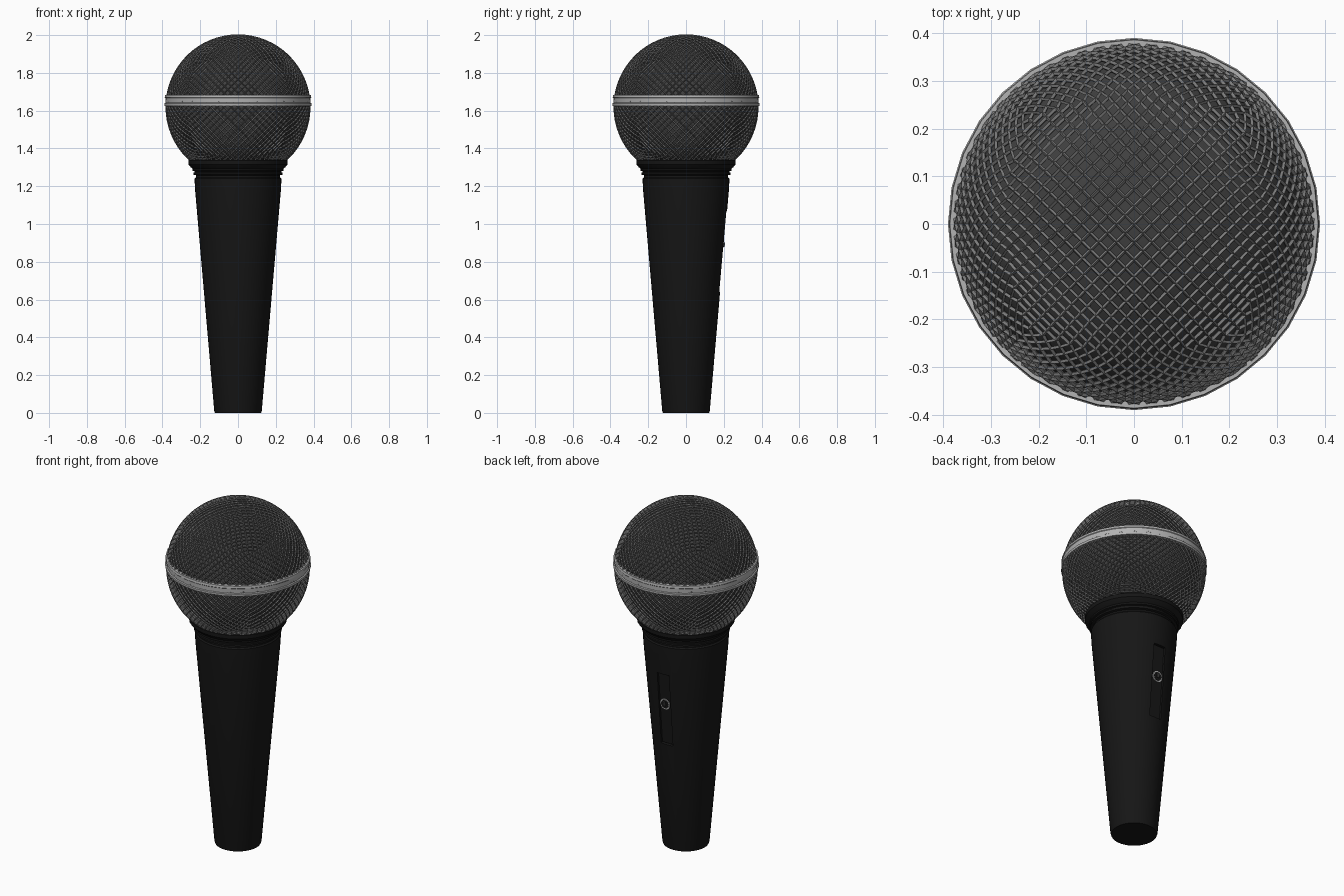
import bpy, bmesh, math
from mathutils import Matrix, Vector

if "Cube" in bpy.data.objects:
    bpy.data.objects.remove(bpy.data.objects["Cube"])


def material(name, v):
    m = bpy.data.materials.new(name)
    m.diffuse_color = (v, v, v, 1)
    m.use_nodes = True
    m.node_tree.nodes["Principled BSDF"].inputs["Base Color"].default_value = m.diffuse_color
    return m


BLACK = material("black", 0.008)
DARK = material("dark_grey", 0.05)
WIRE = material("wire_grey", 0.2)
METAL = material("light_metal", 0.45)


def add(name, bm, mat, smooth=None):
    me = bpy.data.meshes.new(name)
    bmesh.ops.recalc_face_normals(bm, faces=bm.faces)
    bm.to_mesh(me)
    bm.free()
    ob = bpy.data.objects.new(name, me)
    bpy.context.collection.objects.link(ob)
    me.materials.append(mat)
    if smooth:
        shade(ob, smooth)
    return ob


def shade(ob, angle):
    bpy.ops.object.select_all(action='DESELECT')
    ob.select_set(True)
    bpy.context.view_layer.objects.active = ob
    bpy.ops.object.shade_smooth_by_angle(angle=math.radians(angle))


def lathe(name, profile, mat, n=32, closed=False, smooth=35):
    bm = bmesh.new()
    pts = profile + [profile[0]] if closed else profile
    vs = [bm.verts.new((r, 0, z)) for r, z in pts]
    es = [bm.edges.new(p) for p in zip(vs, vs[1:])]
    bmesh.ops.spin(bm, geom=vs + es, cent=(0, 0, 0), axis=(0, 0, 1),
                   angle=math.tau, steps=n, use_duplicate=False)
    bmesh.ops.remove_doubles(bm, verts=bm.verts, dist=1e-5)
    return add(name, bm, mat, smooth)


def box(name, size, matrix, mat):
    bm = bmesh.new()
    bmesh.ops.create_cube(bm, size=1, matrix=matrix @ Matrix.Diagonal((*size, 1)))
    return add(name, bm, mat)


# Wire grille: cube sphere whose grid is turned into diamonds
R, CZ = 0.379, 1.62
bm = bmesh.new()
bmesh.ops.create_cube(bm, size=2)
bmesh.ops.subdivide_edges(bm, edges=bm.edges[:], cuts=15, use_grid_fill=True)
grid_edges = bm.edges[:]
bmesh.ops.poke(bm, faces=bm.faces[:])
bmesh.ops.dissolve_edges(bm, edges=grid_edges, use_verts=False)
for v in bm.verts:
    v.co = Vector([math.tan(c * math.pi / 4) for c in v.co]).normalized() * R
bmesh.ops.delete(bm, geom=[v for v in bm.verts if v.co.z < -0.31], context='VERTS')
bmesh.ops.translate(bm, verts=bm.verts, vec=(0, 0, CZ))
grille = add("grille_mesh", bm, WIRE)
wire = grille.modifiers.new("wires", 'WIREFRAME')
wire.thickness = 0.010
wire.use_even_offset = False
wire.use_boundary = True

# Foam liner behind the wires
bm = bmesh.new()
bmesh.ops.create_uvsphere(bm, u_segments=48, v_segments=32, radius=0.369,
                          matrix=Matrix.Translation((0, 0, CZ)))
bmesh.ops.delete(bm, geom=[v for v in bm.verts if v.co.z < 1.30], context='VERTS')
add("foam_liner", bm, DARK, 60)

# Band round the middle of the grille
lathe("grille_band", [(0.365, 1.626), (0.389, 1.626), (0.390, 1.639), (0.384, 1.642),
                      (0.385, 1.668), (0.388, 1.671), (0.386, 1.684), (0.365, 1.684)],
      METAL, closed=True, smooth=30)

# Ribbed collar under the grille
lathe("collar", [(0.0, 1.33), (0.245, 1.33), (0.256, 1.343), (0.263, 1.337), (0.262, 1.315),
                 (0.250, 1.300), (0.240, 1.292), (0.240, 1.282), (0.230, 1.279),
                 (0.230, 1.274), (0.236, 1.271), (0.236, 1.261), (0.222, 1.258),
                 (0.222, 1.235), (0.0, 1.235)], BLACK)

# Tapered handle
handle = lathe("handle", [(0.0, 1.247), (0.224, 1.247), (0.230, 1.240), (0.228, 1.19),
                          (0.126, 0.012), (0.122, 0.0), (0.0, 0.0)], BLACK, n=48)

# Switch recess cut in the back, tilted with the taper
taper = math.atan2(0.102, 1.178)
frame = Matrix.Translation((0, 0.2015, 0.855)) @ Matrix.Rotation(-taper, 4, 'X')
cutter = box("recess_cutter", (0.076, 0.06, 0.43),
             frame @ Matrix.Translation((0, 0.01, 0)), BLACK)
cutter.hide_render = True
cutter.hide_viewport = True
cut = handle.modifiers.new("recess", 'BOOLEAN')
cut.object = cutter
cut.solver = 'EXACT'

# Switch plate in the recess
box("switch_plate", (0.068, 0.01, 0.42), frame @ Matrix.Translation((0, -0.018, 0)), BLACK)


def disc(name, r, depth, y, mat):
    bm = bmesh.new()
    m = frame @ Matrix.Translation((0, y, 0.03)) @ Matrix.Rotation(math.pi / 2, 4, 'X')
    bmesh.ops.create_cone(bm, cap_ends=True, segments=24, radius1=r, radius2=r,
                          depth=depth, matrix=m)
    add(name, bm, mat, 30)


# Round switch: light rim, dark button and slider
disc("switch_rim", 0.031, 0.008, -0.012, METAL)
disc("switch_button", 0.024, 0.010, -0.011, BLACK)
box("switch_slider", (0.014, 0.012, 0.026), frame @ Matrix.Translation((0, -0.005, 0.035)), DARK)
